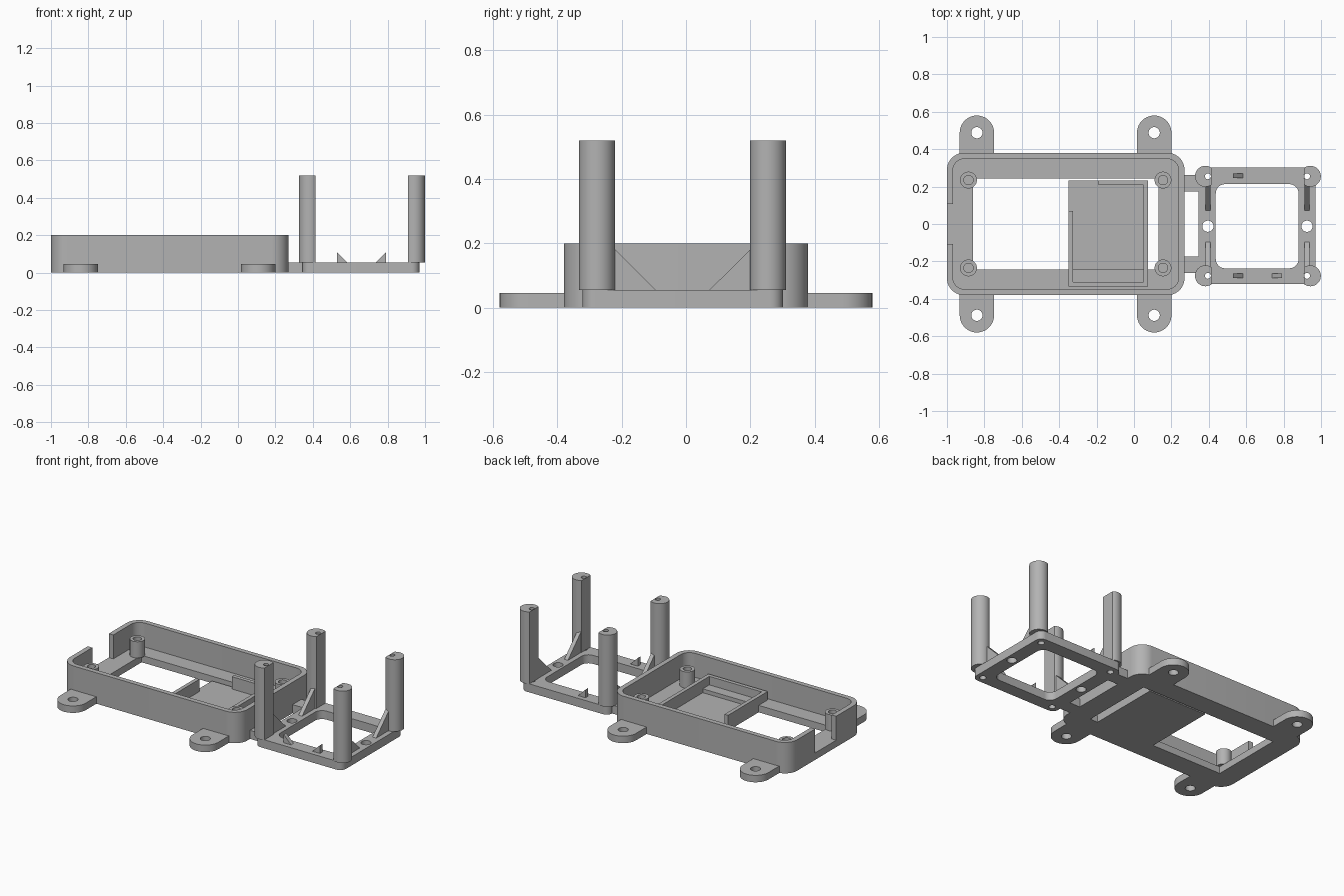
import bpy, bmesh
from math import cos, sin, pi, radians, acos
from mathutils import Matrix

if "Cube" in bpy.data.objects:
    bpy.data.objects.remove(bpy.data.objects["Cube"])

grey = bpy.data.materials.new("plain grey plastic")
grey.use_nodes = True
COLOUR = (0.45, 0.45, 0.45, 1)
grey.diffuse_color = COLOUR
grey.node_tree.nodes["Principled BSDF"].inputs["Base Color"].default_value = COLOUR

parts = []
ALONG_X = Matrix(((0, 0, 1, 0), (1, 0, 0, 0), (0, 1, 0, 0), (0, 0, 0, 1)))  # profile in y, z
ALONG_Y = Matrix.Rotation(pi / 2, 4, 'X')                                  # profile in x, z


def arc(x, y, r, start, end, steps):
    angles = [start + (end - start) * i / steps for i in range(steps + 1)]
    return [(x + r * cos(a), y + r * sin(a)) for a in angles]


def circle(x, y, r, steps=32):
    return arc(x, y, r, 0, 2 * pi, steps)[:-1]


def rect(x0, x1, y0, y1):
    return [(x0, y0), (x1, y0), (x1, y1), (x0, y1)]


def rounded(x0, x1, y0, y1, r):
    corners = [(x0 + r, y0 + r), (x1 - r, y0 + r), (x1 - r, y1 - r), (x0 + r, y1 - r)]
    return [p for i, (x, y) in enumerate(corners)
            for p in arc(x, y, r, pi + i * pi / 2, pi * 1.5 + i * pi / 2, 10)]


def prism(name, loops, low, high, matrix=None):
    """Extrude a flat outline, with any further loops as holes."""
    curve = bpy.data.curves.new(name, 'CURVE')
    curve.dimensions = '2D'
    curve.fill_mode = 'BOTH'
    curve.extrude = (high - low) / 2
    for loop in loops:
        spline = curve.splines.new('POLY')
        spline.points.add(len(loop) - 1)
        for point, (u, v) in zip(spline.points, loop):
            point.co = (u, v, 0, 1)
        spline.use_cyclic_u = True
    source = bpy.data.objects.new(name + " outline", curve)
    bpy.context.collection.objects.link(source)
    bpy.context.view_layer.update()
    graph = bpy.context.evaluated_depsgraph_get()
    mesh = bpy.data.meshes.new_from_object(source.evaluated_get(graph))
    bpy.data.objects.remove(source)
    bpy.data.curves.remove(curve)
    mesh.transform(Matrix.Translation((0, 0, (low + high) / 2)))
    if matrix:
        mesh.transform(matrix)
    bm = bmesh.new()
    bm.from_mesh(mesh)
    bmesh.ops.remove_doubles(bm, verts=bm.verts, dist=1e-5)
    bmesh.ops.recalc_face_normals(bm, faces=bm.faces)
    bm.to_mesh(mesh)
    bm.free()
    mesh.materials.clear()
    mesh.materials.append(grey)
    obj = bpy.data.objects.new(name, mesh)
    bpy.context.collection.objects.link(obj)
    parts.append(obj)


# Open case: floor rim and wall with a notch in its end
FLOOR, TOP, NOTCH = 0.045, 0.2, 0.107
outer = rounded(-1, 0.27, -0.38, 0.38, 0.09)
inner = rounded(-0.968, 0.238, -0.348, 0.348, 0.06)
prism("case_floor", [outer, rect(-0.86, 0.13, -0.243, 0.243)], 0, FLOOR)
wall = ([(-1, -NOTCH)] + outer + [(-1, NOTCH), (-0.968, NOTCH)]
        + inner[::-1] + [(-0.968, -NOTCH)])
prism("case_wall", [wall], FLOOR, TOP)

# Screw posts inside the case and mounting tabs outside it
for side in (-1, 1):
    for x in (-0.885, 0.155):
        y = side * 0.235
        prism("screw_post", [circle(x, y, 0.045), circle(x, y, 0.025)], FLOOR, 0.15)
    for x in (-0.84, 0.108):
        end = arc(x, side * 0.488, 0.092, 0, side * pi, 20)
        outline = [(x + 0.092, side * 0.37)] + end + [(x - 0.092, side * 0.37)]
        prism("mounting_tab", [outline, circle(x, side * 0.488, 0.03)], 0, FLOOR)

# Shallow tray across the case opening
prism("tray_floor", [rect(-0.35, 0.075, -0.243, 0.233)], 0, 0.02)
tray = [(-0.19, 0.233), (0.075, 0.233), (0.075, -0.335), (-0.35, -0.335), (-0.35, 0.07),
        (-0.325, 0.07), (-0.325, -0.31), (0.05, -0.31), (0.05, 0.208), (-0.19, 0.208)]
prism("tray_wall", [tray], 0.02, 0.1)

# Frame for the upright columns, joined to the case by two links
FRAME = 0.055
LEFT, RIGHT, BACK, FRONT = 0.395, 0.925, 0.255, -0.277
holes = [circle(x, y, r, 24) for x in (LEFT, RIGHT)
         for y, r in ((BACK, 0.02), (-0.012, 0.03), (FRONT, 0.02))]
prism("column_frame", [rounded(0.345, 0.97, -0.322, 0.302, 0.04),
                       rounded(0.437, 0.88, -0.237, 0.213, 0.05)] + holes, 0, FRAME)
for y in (-0.263, 0.173):
    prism("frame_link", [rect(0.265, 0.347, y, y + 0.09)], 0, FRAME)

# Columns with a flat on the inner side, each braced by a gusset
half = acos(0.033 / 0.056)
for hole_x, x, facing in ((LEFT, 0.382, 0), (RIGHT, 0.943, pi)):
    for y in (BACK, FRONT):
        shape = arc(x, y, 0.056, facing + half, facing + 2 * pi - half, 36)
        prism("column", [shape, circle(hole_x, y, 0.016, 20)], FRAME, 0.52)
    for root, tip in ((0.21, 0.073), (-0.23, -0.095)):
        prism("column_gusset", [[(root, FRAME), (tip, FRAME), (root, 0.19)]],
              hole_x - 0.013, hole_x + 0.013, ALONG_X)

# Small wedge stops on the frame rails
for upright, tip, y in ((0.53, 0.583, BACK + 0.003), (0.53, 0.583, FRONT), (0.79, 0.737, FRONT)):
    prism("wedge_stop", [[(upright, FRAME), (tip, FRAME), (upright, 0.108)]],
          -y - 0.013, -y + 0.013, ALONG_Y)

# Smooth the round surfaces, keep corners crisp
bpy.ops.object.select_all(action='DESELECT')
for obj in parts:
    obj.select_set(True)
bpy.context.view_layer.objects.active = parts[0]
bpy.ops.object.shade_smooth_by_angle(angle=radians(30))
